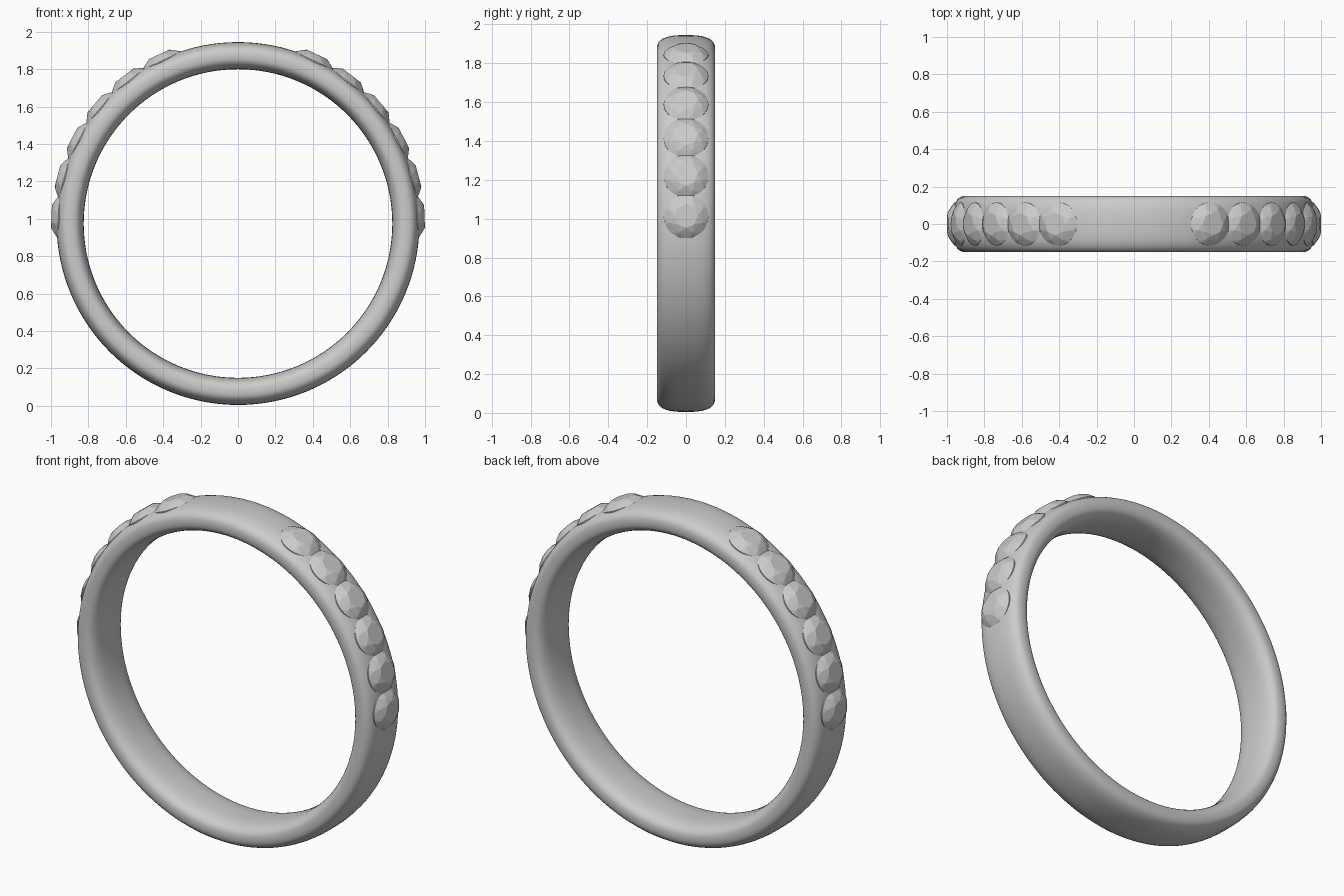
import bpy, bmesh, math
from mathutils import Matrix

if "Cube" in bpy.data.objects:
    bpy.data.objects.remove(bpy.data.objects["Cube"])

CZ = 0.975            # height of the ring centre
MID, HT, HW = 0.8975, 0.0725, 0.15   # band section: mid radius, half thickness, half width


def new_object(name, bm):
    me = bpy.data.meshes.new(name)
    bm.to_mesh(me)
    bm.free()
    ob = bpy.data.objects.new(name, me)
    bpy.context.collection.objects.link(ob)
    return ob


def spow(v, p):
    return math.copysign(abs(v) ** p, v)


# Band: rounded section swept around the y axis
def make_band(segs=128, sect=40, n=2.7):
    bm = bmesh.new()
    rings = []
    for i in range(segs):
        a = 2 * math.pi * i / segs
        ring = []
        for j in range(sect):
            t = 2 * math.pi * j / sect
            r = MID + HT * spow(math.cos(t), 2 / n)
            y = HW * spow(math.sin(t), 2 / n)
            ring.append(bm.verts.new((r * math.cos(a), y, CZ + r * math.sin(a))))
        rings.append(ring)
    for i in range(segs):
        p, q = rings[i], rings[(i + 1) % segs]
        for j in range(sect):
            k = (j + 1) % sect
            bm.faces.new((p[j], p[k], q[k], q[j]))
    bmesh.ops.recalc_face_normals(bm, faces=bm.faces)
    for f in bm.faces:
        f.smooth = True
    return new_object("band", bm)


# Gem: brilliant cut as the hull of table, crown, girdle and pavilion points
def make_gem_mesh():
    bm = bmesh.new()
    levels = [(0.060, 0.040, 8, 0.0), (0.090, 0.0255, 8, 0.5),
              (0.115, 0.003, 32, 0.0), (0.115, -0.003, 32, 0.0),
              (0.0, -0.095, 1, 0.0)]
    for r, z, n, off in levels:
        for i in range(n):
            a = 2 * math.pi * (i + off) / n
            bm.verts.new((r * math.cos(a), r * math.sin(a), z))
    bmesh.ops.convex_hull(bm, input=bm.verts)
    bmesh.ops.dissolve_limit(bm, angle_limit=0.01, verts=bm.verts, edges=bm.edges)
    bmesh.ops.recalc_face_normals(bm, faces=bm.faces)
    me = bpy.data.meshes.new("gem")
    bm.to_mesh(me)
    bm.free()
    return me


make_band()
gem = make_gem_mesh()

# Six gems along each shoulder
for side, name in ((1, "right"), (-1, "left")):
    for k in range(6):
        a = math.radians(2.2 + 12.56 * k)
        ob = bpy.data.objects.new(f"gem_{name}_{k + 1}", gem)
        bpy.context.collection.objects.link(ob)
        tilt = side * (math.pi / 2 - a)
        ob.matrix_world = (Matrix.Translation((0, 0, CZ)) @ Matrix.Rotation(tilt, 4, 'Y')
                           @ Matrix.Translation((0, 0, 0.958)))
